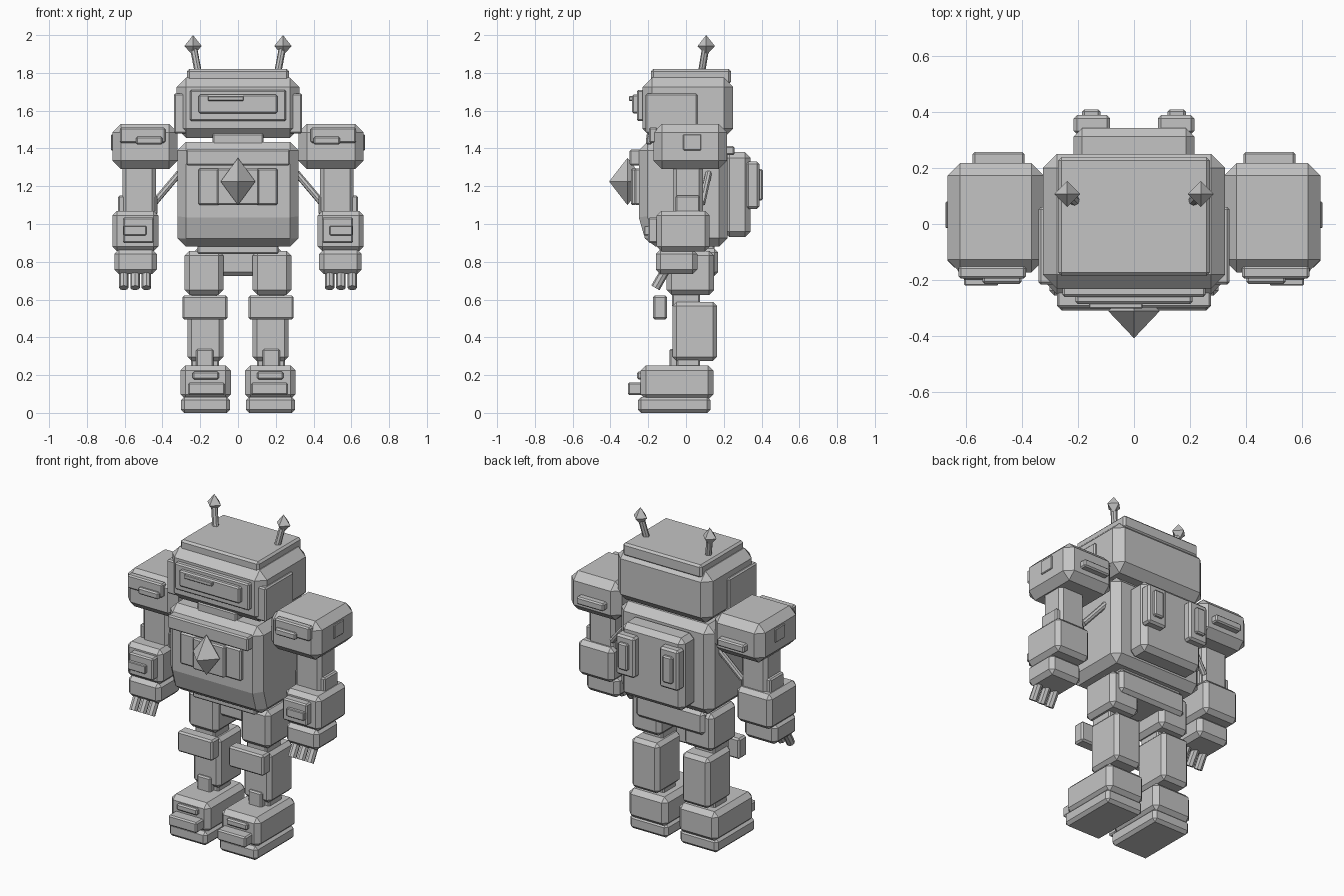
import bpy, bmesh
from mathutils import Vector

cube = bpy.data.objects.get("Cube")
if cube:
    bpy.data.objects.remove(cube)

grey = bpy.data.materials.new("plain_grey")
grey.use_nodes = True
grey.diffuse_color = (0.55, 0.55, 0.55, 1)
grey.node_tree.nodes["Principled BSDF"].inputs["Base Color"].default_value = (0.55, 0.55, 0.55, 1)


def finish(name, bm, bevel=0):
    bmesh.ops.recalc_face_normals(bm, faces=bm.faces)
    mesh = bpy.data.meshes.new(name)
    bm.to_mesh(mesh)
    bm.free()
    mesh.materials.append(grey)
    obj = bpy.data.objects.new(name, mesh)
    bpy.context.collection.objects.link(obj)
    if bevel:
        mod = obj.modifiers.new("chamfer", 'BEVEL')
        mod.width, mod.segments, mod.limit_method = bevel, 1, 'ANGLE'
        mod.angle_limit = 0.4
    return obj


def box(name, x, y, z, bevel=0.008):
    """Chamfered box from its ranges along each axis."""
    bm = bmesh.new()
    bmesh.ops.create_cube(bm, size=1)
    for v in bm.verts:
        v.co = [(a + b) / 2 + c * (b - a) for c, (a, b) in zip(v.co, (x, y, z))]
    return finish(name, bm, bevel)


def centred(name, half, y, z, bevel=0.008):
    return box(name, (-half, half), y, z, bevel)


def pair(name, x, y, z, bevel=0.008):
    """Left box and its mirrored right twin."""
    box("left_" + name, x, y, z, bevel)
    box("right_" + name, (-x[1], -x[0]), y, z, bevel)


def rod(name, start, end, radius, sides=8):
    a, b = Vector(start), Vector(end)
    bm = bmesh.new()
    bmesh.ops.create_cone(bm, cap_ends=True, segments=sides, radius1=radius,
                          radius2=radius, depth=(b - a).length)
    bm.transform((b - a).to_track_quat('Z', 'Y').to_matrix().to_4x4())
    bmesh.ops.translate(bm, vec=(a + b) / 2, verts=bm.verts)
    return finish(name, bm)


def diamond(name, centre, size, low):
    """Octahedron with its own downward reach."""
    c = Vector(centre)
    rx, ry, rz = size
    bm = bmesh.new()
    ring = [bm.verts.new(c + Vector(p)) for p in
            ((rx, 0, 0), (0, ry, 0), (-rx, 0, 0), (0, -ry, 0))]
    tips = [bm.verts.new(c + Vector((0, 0, h))) for h in (rz, -low)]
    for tip in tips:
        for i in range(4):
            bm.faces.new((ring[i], ring[(i + 1) % 4], tip))
    return finish(name, bm)


# Head
centred("head", 0.325, (-0.23, 0.25), (1.455, 1.775), 0.05)
centred("head_cap", 0.27, (-0.185, 0.238), (1.74, 1.82), 0.012)
centred("face_plate", 0.255, (-0.26, -0.2), (1.545, 1.71))
centred("visor", 0.208, (-0.285, -0.25), (1.585, 1.685))
box("visor_slot", (-0.16, 0.03), (-0.302, -0.28), (1.652, 1.677), 0.004)
pair("ear", (0.27, 0.34), (-0.215, 0.06), (1.48, 1.69))
centred("neck", 0.135, (-0.21, 0.12), (1.38, 1.48))

# Torso from a side profile with a sloping lower front
bm = bmesh.new()
outline = [(-0.25, 1.035), (-0.25, 1.435), (0.22, 1.435), (0.22, 0.88), (-0.205, 0.88)]
near, far = [[bm.verts.new((x, y, z)) for y, z in outline] for x in (-0.32, 0.32)]
bm.faces.new(near)
bm.faces.new(far)
for i in range(len(outline)):
    j = (i + 1) % len(outline)
    bm.faces.new((near[i], near[j], far[j], far[i]))
body = finish("torso", bm, 0.045)
body.modifiers["chamfer"].angle_limit = 0.6

# Chest
centred("chest_bar", 0.275, (-0.298, -0.22), (1.31, 1.395))
centred("chest_panel", 0.21, (-0.272, -0.23), (1.1, 1.295))
centred("chest_inner_panel", 0.11, (-0.292, -0.26), (1.1, 1.295))
diamond("chest_diamond", (0, -0.31, 1.225), (0.092, 0.097, 0.125), 0.125)

# Backpack
centred("backpack", 0.215, (0.2, 0.342), (0.93, 1.38), 0.03)
pair("back_pod", (0.085, 0.215), (0.32, 0.388), (1.08, 1.33), 0.012)
pair("back_pod_cover", (0.12, 0.185), (0.38, 0.408), (1.125, 1.29))

# Hips
centred("waist", 0.215, (-0.14, 0.15), (0.84, 0.9))
centred("pelvis", 0.235, (-0.06, 0.17), (0.725, 0.87), 0.02)

# Shoulders
pair("shoulder", (0.32, 0.665), (-0.172, 0.217), (1.29, 1.53), 0.045)
pair("shoulder_front_plate", (0.385, 0.625), (-0.195, -0.15), (1.428, 1.512))
pair("shoulder_front_vent", (0.4, 0.54), (-0.213, -0.18), (1.42, 1.462))
pair("shoulder_back_plate", (0.39, 0.575), (0.2, 0.257), (1.365, 1.412))
pair("shoulder_side_plate", (0.65, 0.672), (-0.015, 0.08), (1.39, 1.475), 0.004)

# Arms
pair("upper_arm", (0.435, 0.612), (-0.07, 0.09), (1.05, 1.31), 0.02)
pair("elbow_cuff", (0.425, 0.635), (-0.055, 0.075), (1.05, 1.15))
pair("forearm", (0.422, 0.665), (-0.155, 0.125), (0.855, 1.07), 0.025)
pair("forearm_plate", (0.445, 0.61), (-0.2, -0.14), (0.9, 1.035))
pair("forearm_button", (0.485, 0.605), (-0.22, -0.19), (0.94, 0.99), 0.004)
pair("hand", (0.43, 0.655), (-0.16, 0.06), (0.735, 0.865), 0.025)

# Legs
pair("thigh", (0.078, 0.282), (-0.102, 0.148), (0.625, 0.858), 0.025)
pair("knee_plate", (0.055, 0.295), (-0.175, -0.1), (0.495, 0.622), 0.01)
pair("knee_joint", (0.11, 0.245), (-0.075, 0.075), (0.56, 0.64))
pair("shin", (0.078, 0.268), (-0.072, 0.165), (0.275, 0.587), 0.022)
pair("ankle", (0.13, 0.222), (-0.088, 0.075), (0.22, 0.338))
pair("ankle_collar", (0.1, 0.25), (-0.05, 0.075), (0.22, 0.3))
pair("foot", (0.038, 0.305), (-0.24, 0.145), (0.07, 0.252), 0.028)
pair("sole", (0.042, 0.302), (-0.255, 0.13), (0, 0.085), 0.018)
pair("toe_plate", (0.07, 0.265), (-0.308, -0.22), (0.095, 0.16))
pair("instep_plate", (0.1, 0.242), (-0.26, -0.22), (0.178, 0.218))

# Rods and tips on both sides
for side, s in (("left", 1), ("right", -1)):
    rod(side + "_antenna", (s * 0.21, 0.082, 1.8), (s * 0.237, 0.105, 1.94), 0.019)
    diamond(side + "_antenna_tip", (s * 0.238, 0.107, 1.942), (0.046, 0.046, 0.058), 0.05)
    rod(side + "_arm_strut", (s * 0.31, 0.12, 1.27), (s * 0.445, 0.085, 1.11), 0.018)
    for i in range(3):
        x = s * (0.485 + 0.06 * i)
        rod(f"{side}_finger_{i + 1}", (x, -0.1, 0.77), (x, -0.162, 0.662), 0.025)
